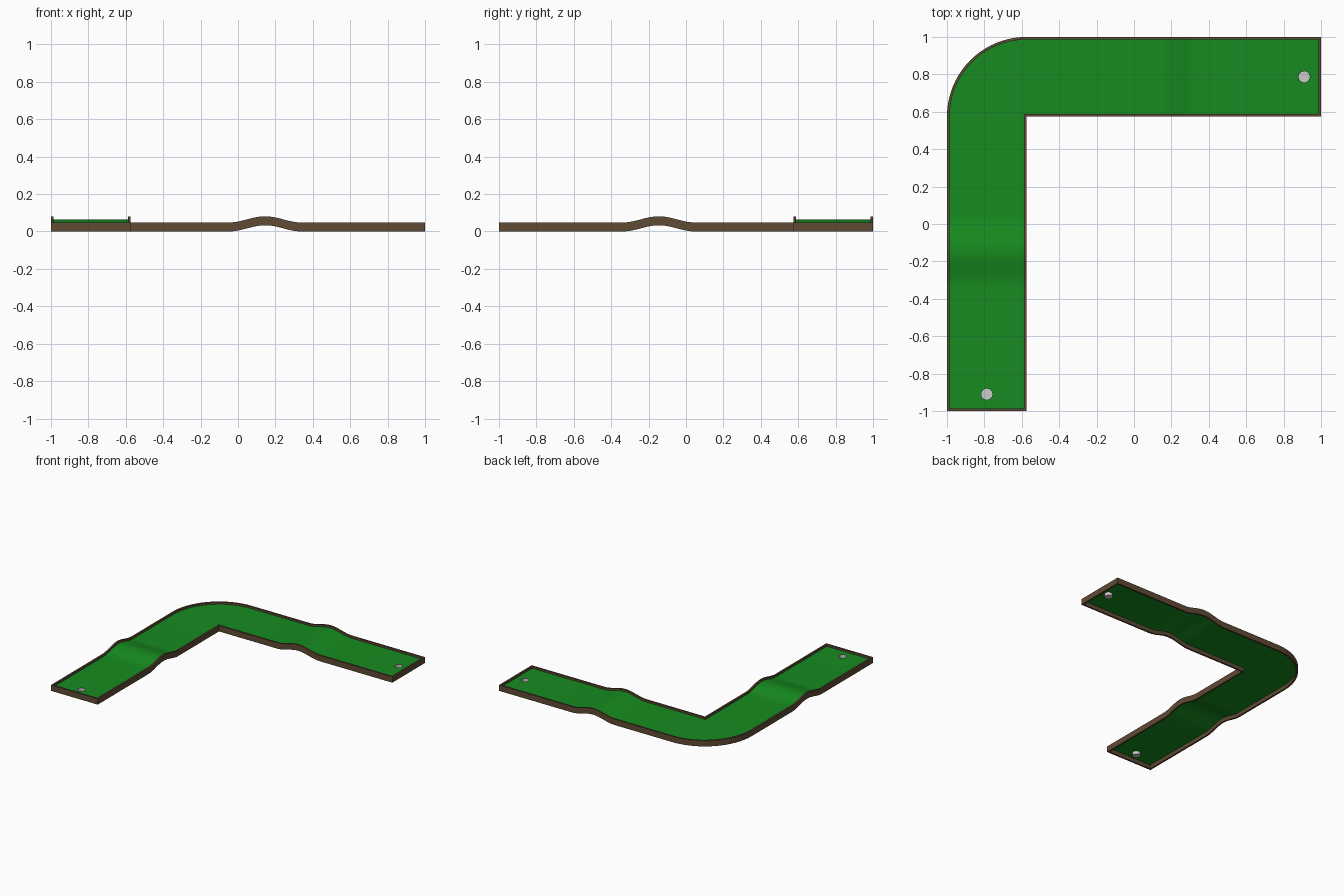
import bpy, bmesh
from math import cos, sin, pi

if "Cube" in bpy.data.objects:
    bpy.data.objects.remove(bpy.data.objects["Cube"])

K = 0.575          # inner edge of the L-shaped lane
W = 0.014          # border thickness
FLOOR, TOP = 0.032, 0.048
HOLE = (-0.787, -0.91)
R = 0.03


def material(name, rgb):
    m = bpy.data.materials.new(name)
    m.diffuse_color = (*rgb, 1)
    m.use_nodes = True
    m.node_tree.nodes["Principled BSDF"].inputs["Base Color"].default_value = m.diffuse_color
    return m


turf = material("turf", (0.008, 0.26, 0.014))
wood = material("wood", (0.115, 0.07, 0.034))


def hump(x, y):
    def f(t):
        d = abs(t - 0.145) / 0.195
        return 0.0165 * (1 + cos(pi * d)) if d < 1 else 0
    return f(x) + f(-y)


def swap(p):
    # mirror across the diagonal of the L
    return (-p[1], -p[0])


def finish(bm, name, mat=None):
    me = bpy.data.meshes.new(name)
    bm.to_mesh(me)
    bm.free()
    ob = bpy.data.objects.new(name, me)
    bpy.context.collection.objects.link(ob)
    if mat:
        me.materials.append(mat)
    bpy.ops.object.select_all(action='DESELECT')
    ob.select_set(True)
    bpy.context.view_layer.objects.active = ob
    bpy.ops.object.shade_smooth_by_angle(angle=0.6)
    return ob


N = 24
ys = [-0.34 + 0.39 * i / N for i in range(N + 1)]
arc = [pi - pi / 4 * i / 10 for i in range(11)]


def on_arc(a, r):
    return (-K + r * cos(a), K + r * sin(a))


# Wooden border: closed loop of (outer, inner) point pairs
half = [((-K, K), (-K - W, K + W))]
half += [((-K, y), (-K - W, y)) for y in reversed(ys)]
half += [((-K, -1), (-K - W, -1 + W)), ((-1, -1), (-1 + W, -1 + W))]
half += [((-1, y), (-1 + W, y)) for y in ys]
half += [(on_arc(a, 1 - K), on_arc(a, 1 - K - W)) for a in arc]
loop = half + [(swap(a), swap(b)) for a, b in reversed(half[1:-1])]
bm = bmesh.new()
rings = []
for a, b in loop:
    rings.append([bm.verts.new((p[0], p[1], z + hump(*p)))
                  for p, z in ((a, 0), (a, TOP), (b, TOP), (b, 0))])
for i, r in enumerate(rings):
    s = rings[(i + 1) % len(rings)]
    for j in range(4):
        k = (j + 1) % 4
        bm.faces.new((r[j], r[k], s[k], s[j]))
bmesh.ops.recalc_face_normals(bm, faces=bm.faces)
finish(bm, "wooden_border", wood)

# Turf floor, built one leg at a time
bm = bmesh.new()
E = W / 2
XO, XI = -1 + E, -K - E


def vert(p, m):
    x, y = swap(p) if m else p
    return bm.verts.new((x, y, FLOOR + hump(x, y)))


def closed_edges(vs):
    return [bm.edges.new((vs[i], vs[(i + 1) % len(vs)])) for i in range(len(vs))]


for m in (False, True):
    # flat end with the round hole
    rect = [vert(p, m) for p in ((XO, -1 + E), (XI, -1 + E), (XI, ys[0]), (XO, ys[0]))]
    ring = [vert((HOLE[0] + R * cos(2 * pi * i / 24), HOLE[1] + R * sin(2 * pi * i / 24)), m)
            for i in range(24)]
    bmesh.ops.triangle_fill(bm, use_beauty=True, edges=closed_edges(rect) + closed_edges(ring))
    # hump and straight run
    inner = K + E
    rows = [(vert((XO, y), m), vert((XI, y), m)) for y in ys]
    rows.append((vert(on_arc(pi, 1 - K - E), m), vert((XI, K), m)))
    for (a, b), (c, d) in zip(rows, rows[1:]):
        bm.faces.new((a, b, d, c))
    # rounded corner fan
    corner = vert((XI, inner), m)
    fan = [vert(on_arc(a, 1 - K - E), m) for a in arc]
    bm.faces.new((fan[0], vert((XI, K), m), corner))
    for a, b in zip(fan, fan[1:]):
        bm.faces.new((a, corner, b))
bmesh.ops.remove_doubles(bm, verts=bm.verts, dist=1e-5)
bm.normal_update()
bmesh.ops.reverse_faces(bm, faces=[f for f in bm.faces if f.normal.z < 0])
finish(bm, "turf_floor", turf)

# Hole cups, open at the top
for name, (cx, cy) in (("front_cup", HOLE), ("right_cup", swap(HOLE))):
    bm = bmesh.new()
    bmesh.ops.create_cone(bm, cap_ends=True, segments=24, radius1=R, radius2=R, depth=0.026)
    bmesh.ops.delete(bm, geom=[f for f in bm.faces if f.normal.z > 0.9], context='FACES_ONLY')
    bmesh.ops.translate(bm, verts=bm.verts, vec=(cx, cy, FLOOR - 0.013))
    bmesh.ops.reverse_faces(bm, faces=bm.faces)
    finish(bm, name)
